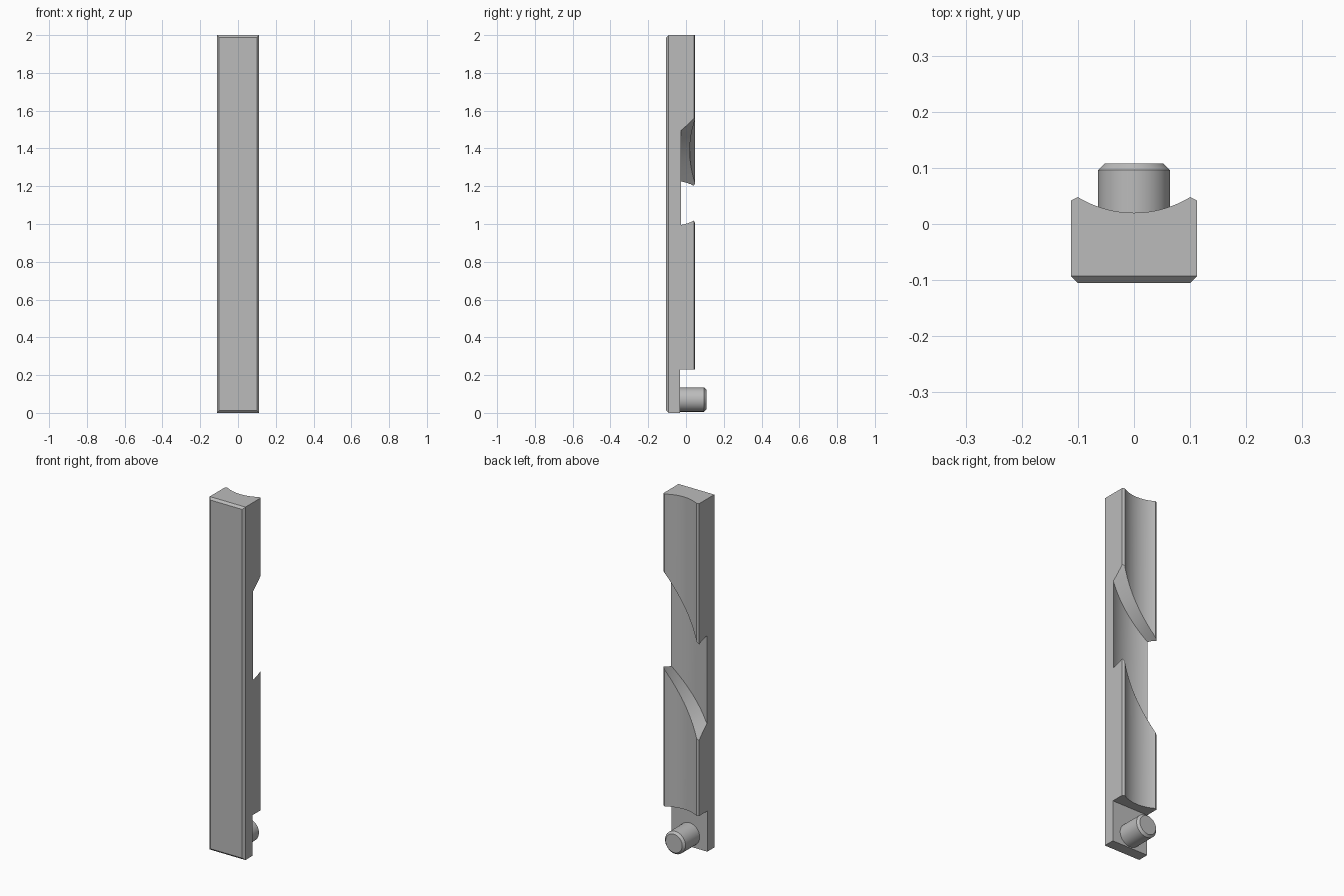
import bpy, bmesh
from math import sin, cos, asin, pi, radians
from mathutils import Matrix, Vector

if "Cube" in bpy.data.objects:
    bpy.data.objects.remove(bpy.data.objects["Cube"], do_unlink=True)

AXIS_Y = 0.213        # centre line of the concave back
GROOVE_R = 0.193
FLOOR_R = 0.265       # radius of the helical slot floor
HALF_W = 0.112
FRONT_Y = -0.105
CHAMFER = 0.012

grey = bpy.data.materials.new("plain grey")
grey.use_nodes = True
colour = (0.5, 0.5, 0.5, 1)
grey.diffuse_color = colour
grey.node_tree.nodes["Principled BSDF"].inputs["Base Color"].default_value = colour


def make_object(name, bm):
    bmesh.ops.recalc_face_normals(bm, faces=bm.faces[:])
    mesh = bpy.data.meshes.new(name)
    bm.to_mesh(mesh)
    bm.free()
    mesh.materials.append(grey)
    obj = bpy.data.objects.new(name, mesh)
    bpy.context.collection.objects.link(obj)
    return obj


def loft(rings):
    """Closed solid through equal-sized rings of points."""
    bm = bmesh.new()
    rows = [[bm.verts.new(p) for p in ring] for ring in rings]
    n = len(rows[0])
    for a, b in zip(rows, rows[1:]):
        for i in range(n):
            j = (i + 1) % n
            bm.faces.new((a[i], a[j], b[j], b[i]))
    bm.faces.new(rows[0])
    bm.faces.new(rows[-1])
    return bm


def activate(obj):
    bpy.ops.object.select_all(action='DESELECT')
    obj.select_set(True)
    bpy.context.view_layer.objects.active = obj


def cut(obj, cutter):
    mod = obj.modifiers.new("cut", 'BOOLEAN')
    mod.operation = 'DIFFERENCE'
    mod.solver = 'EXACT'
    mod.object = cutter
    activate(obj)
    bpy.ops.object.modifier_apply(modifier=mod.name)
    bpy.data.objects.remove(cutter, do_unlink=True)


def polar(r, t, z):
    return (r * sin(t), AXIS_Y - r * cos(t), z)


# Bar: rectangular profile with a concave back, chamfered round the front face
half_arc = asin(0.1 / GROOVE_R)
steps = 24
arc = [polar(GROOVE_R, half_arc * (1 - 2 * i / steps), 0)[:2] for i in range(steps + 1)]
profile = ([(-HALF_W, FRONT_Y), (HALF_W, FRONT_Y), (HALF_W, 0.042)]
           + arc + [(-HALF_W, 0.042)])
bm = loft([[(x, y, z) for x, y in profile] for z in (0, 2)])
front_edges = [e for e in bm.edges if all(v.co.y < FRONT_Y + 0.001 for v in e.verts)]
bmesh.ops.recalc_face_normals(bm, faces=bm.faces[:])
bmesh.ops.bevel(bm, geom=front_edges, offset=CHAMFER, segments=1,
                affect='EDGES', profile=0.5)
bar = make_object("slotted_bar", bm)

# Helical slot across the back, slightly wider towards the opening
rings = []
for i in range(41):
    t = radians(-45 + 90 * i / 40)
    mid = 1.11 + 0.309 * t
    rings.append([polar(r, t, mid + side * (0.25 + 0.33 * (FLOOR_R - r)))
                  for r, side in ((0.15, -1), (FLOOR_R, -1), (FLOOR_R, 1), (0.15, 1))])
cut(bar, make_object("slot_cutter", loft(rings)))

# Square step at the foot of the back
step = [(-0.2, -0.031), (0.2, -0.031), (0.2, 0.2), (-0.2, 0.2)]
cut(bar, make_object("step_cutter", loft([[(x, y, z) for x, y in step] for z in (-0.1, 0.23)])))

# Round pin with a chamfered end, standing on the step
PIN_BACK, PIN_FOOT = 0.108, -0.05
bm = bmesh.new()
place = Matrix.Translation(Vector((0, (PIN_BACK + PIN_FOOT) / 2, 0.07))) @ Matrix.Rotation(-pi / 2, 4, 'X')
bmesh.ops.create_cone(bm, cap_ends=True, segments=48, radius1=0.064, radius2=0.064,
                      depth=PIN_BACK - PIN_FOOT, matrix=place)
rim = [e for e in bm.edges if all(v.co.y > PIN_BACK - 0.001 for v in e.verts)]
bmesh.ops.bevel(bm, geom=rim, offset=CHAMFER, segments=1, affect='EDGES', profile=0.5)
pin = make_object("pin", bm)

for obj in (bar, pin):
    activate(obj)
    bpy.ops.object.shade_smooth_by_angle(angle=radians(25))
